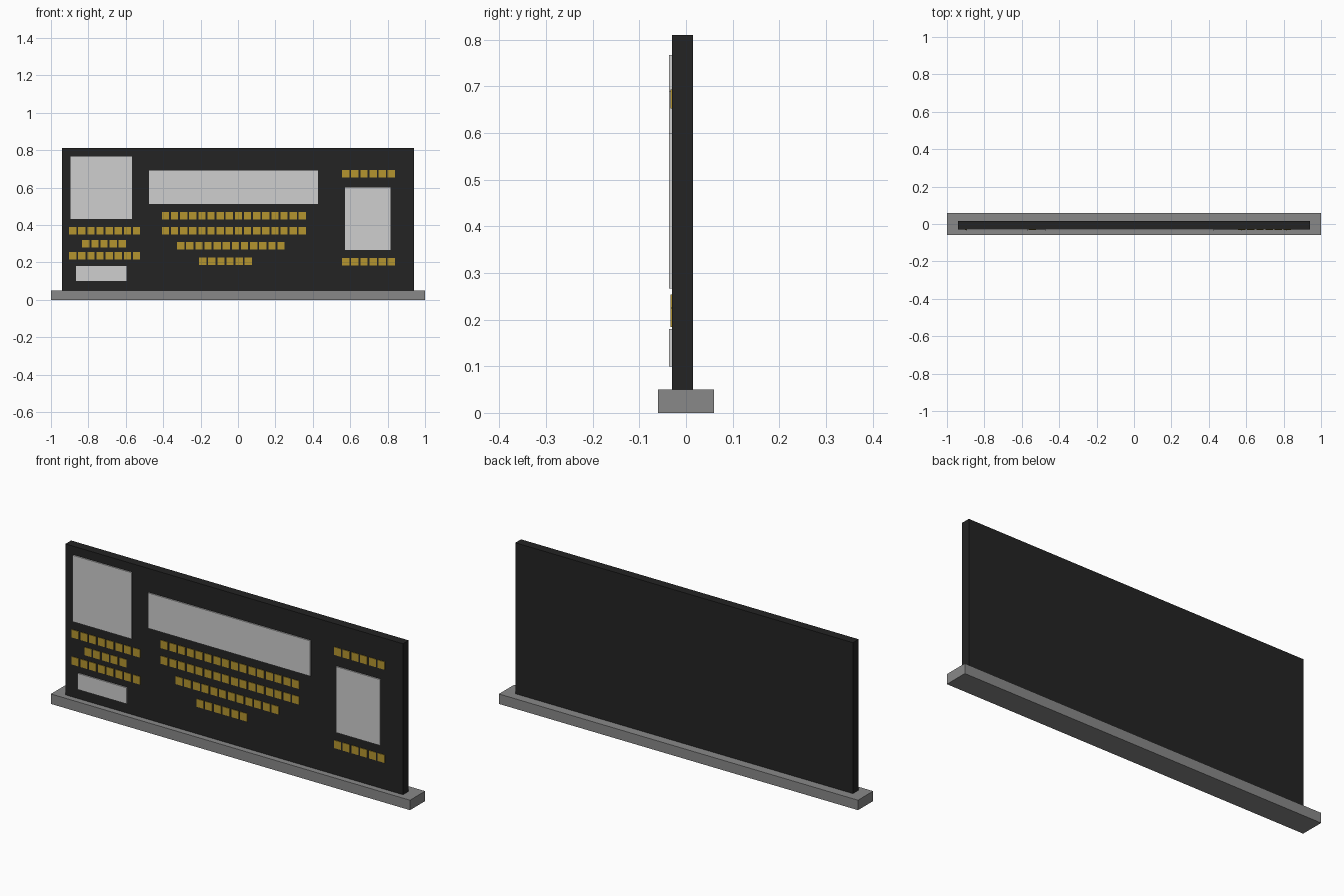
import bpy
import bmesh
from mathutils import Matrix, Vector

if "Cube" in bpy.data.objects:
    bpy.data.objects.remove(bpy.data.objects["Cube"])


def material(name, rgb):
    m = bpy.data.materials.new(name)
    m.diffuse_color = (*rgb, 1)
    m.use_nodes = True
    m.node_tree.nodes["Principled BSDF"].inputs["Base Color"].default_value = m.diffuse_color
    return m


BLACK = material("black board", (0.017, 0.017, 0.017))
GREY = material("grey base", (0.25, 0.25, 0.25))
SILVER = material("light silver", (0.62, 0.62, 0.62))
GOLD = material("gold", (0.46, 0.30, 0.028))


def boxes(name, mat, spans):
    """One object made of boxes, each given as (x0, x1, y0, y1, z0, z1)."""
    bm = bmesh.new()
    for x0, x1, y0, y1, z0, z1 in spans:
        centre = Vector((x0 + x1, y0 + y1, z0 + z1)) / 2
        size = Matrix.Diagonal((x1 - x0, y1 - y0, z1 - z0, 1))
        bmesh.ops.create_cube(bm, size=1, matrix=Matrix.Translation(centre) @ size)
    mesh = bpy.data.meshes.new(name)
    bm.to_mesh(mesh)
    bm.free()
    mesh.materials.append(mat)
    bpy.context.collection.objects.link(bpy.data.objects.new(name, mesh))


FRONT = -0.03  # front face of the board

# Base and upright board
boxes("base", GREY, [(-1, 1, -0.06, 0.06, 0, 0.05)])
boxes("board", BLACK, [(-0.94, 0.94, FRONT, 0.015, 0.05, 0.81)])

# Raised silver plates: x0, x1, z0, z1
plates = {
    "upper_left_plate": (-0.895, -0.568, 0.433, 0.767),
    "wide_centre_plate": (-0.477, 0.427, 0.512, 0.69),
    "right_plate": (0.571, 0.816, 0.267, 0.599),
    "lower_left_plate": (-0.867, -0.595, 0.099, 0.18),
}
for name, (x0, x1, z0, z1) in plates.items():
    boxes(name, SILVER, [(x0, x1, FRONT - 0.0065, FRONT, z0, z1)])

# Rows of small gold tiles: centre x, centre z, tile count
rows = {
    "left_tile_row_top": (-0.713, 0.370, 8),
    "left_tile_row_middle": (-0.716, 0.300, 5),
    "left_tile_row_bottom": (-0.713, 0.234, 8),
    "centre_tile_row_1": (-0.022, 0.449, 16),
    "centre_tile_row_2": (-0.022, 0.370, 16),
    "centre_tile_row_3": (-0.038, 0.290, 12),
    "centre_tile_row_4": (-0.067, 0.207, 6),
    "right_tile_row_top": (0.698, 0.673, 6),
    "right_tile_row_bottom": (0.698, 0.204, 6),
}
PITCH, HALF = 0.0488, 0.0195
for name, (cx, cz, count) in rows.items():
    centres = [cx + (i - (count - 1) / 2) * PITCH for i in range(count)]
    boxes(name, GOLD, [(x - HALF, x + HALF, FRONT - 0.003, FRONT,
                        cz - 0.02, cz + 0.02) for x in centres])
